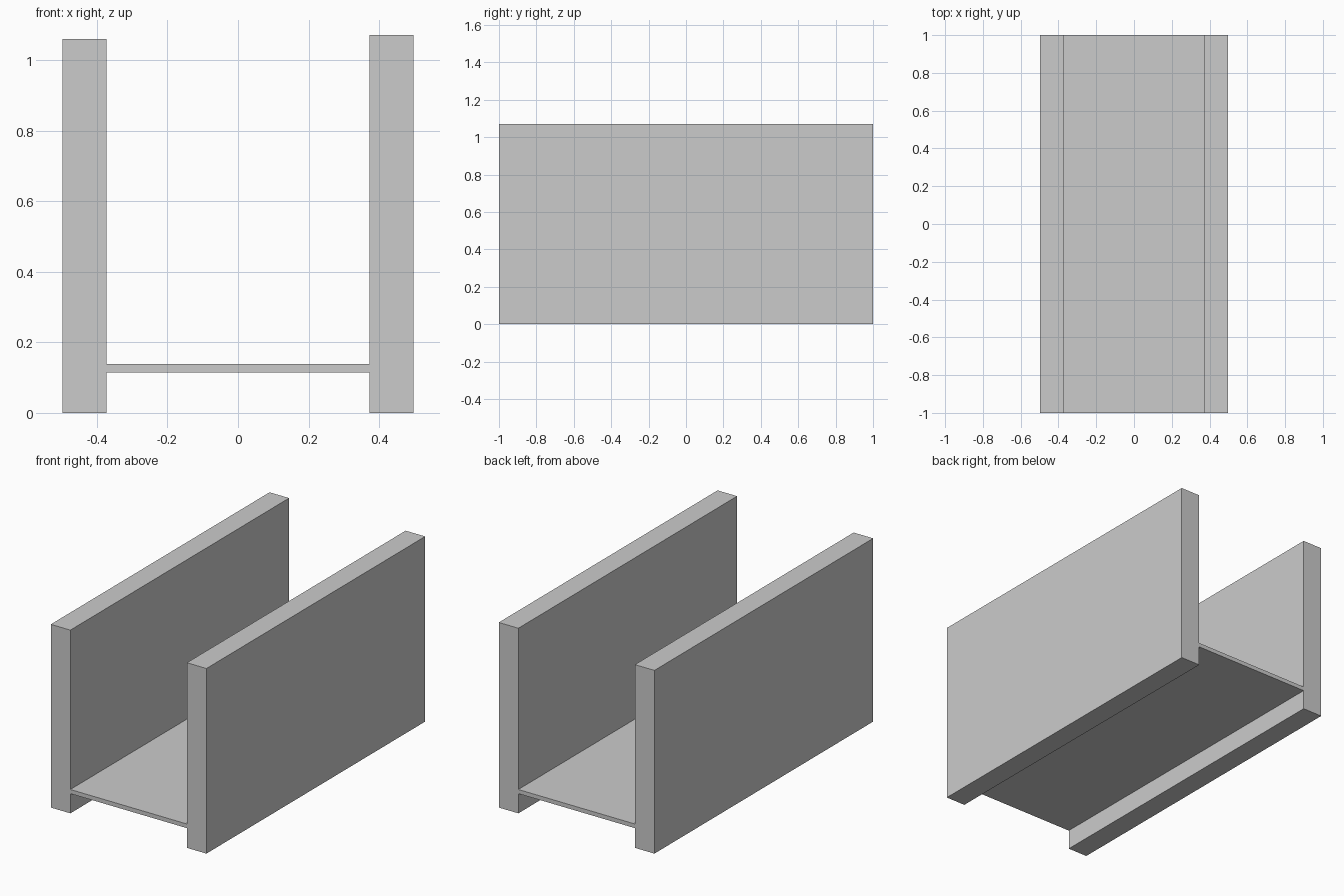
import bpy

if "Cube" in bpy.data.objects:
    bpy.data.objects.remove(bpy.data.objects["Cube"])


def box(name, lo, hi):
    """Axis-aligned box between two corners."""
    bpy.ops.mesh.primitive_cube_add(size=1)
    ob = bpy.context.object
    ob.name = name
    ob.location = [(a + b) / 2 for a, b in zip(lo, hi)]
    ob.scale = [b - a for a, b in zip(lo, hi)]
    bpy.ops.object.transform_apply(location=True, rotation=False, scale=True)
    return ob


OUTER, INNER = 0.498, 0.373   # wall faces, measured from the centre

# Side walls (the right one is slightly taller)
box("left_wall", (-OUTER, -1, 0), (-INNER, 1, 1.06))
box("right_wall", (INNER, -1, 0), (OUTER, 1, 1.071))

# Thin floor raised between the walls
box("floor_panel", (-INNER, -1, 0.114), (INNER, 1, 0.138))
